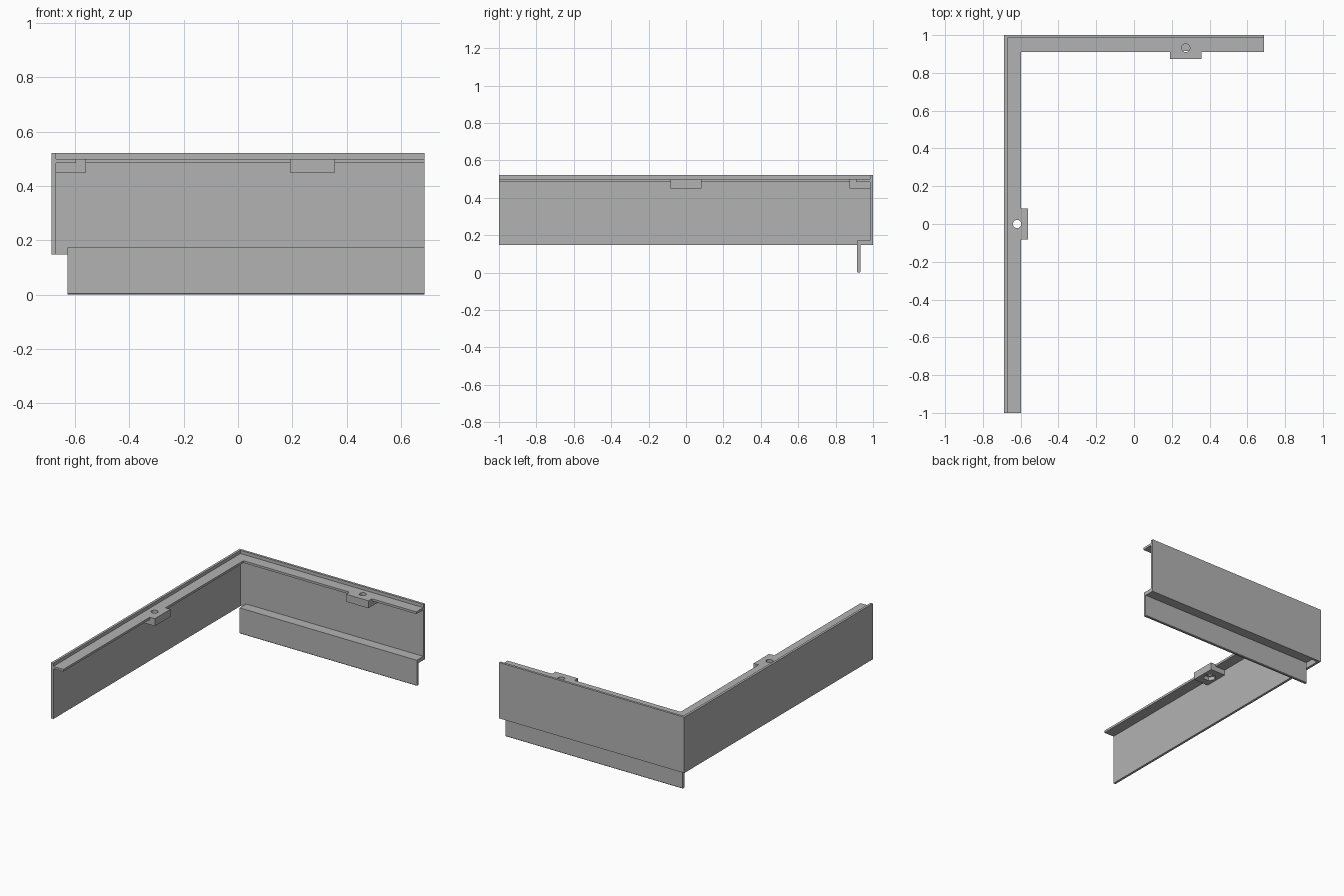
import bpy, bmesh, math
from mathutils import Matrix, Vector

cube = bpy.data.objects.get("Cube")
if cube:
    bpy.data.objects.remove(cube, do_unlink=True)

grey = bpy.data.materials.new("plain grey")
grey.use_nodes = True
colour = (0.45, 0.45, 0.45, 1)
grey.diffuse_color = colour
grey.node_tree.nodes["Principled BSDF"].inputs["Base Color"].default_value = colour

LEFT, RIGHT, FRONT, BACK = -0.687, 0.687, -1.0, 1.0
WALL = 0.016            # wall thickness
BASE, TOP = 0.147, 0.522
SHELF, SHELF_LOW, BOSS_LOW = 0.5, 0.485, 0.45


def prism(name, points, direction):
    """Extrude a closed polygon along a direction."""
    bm = bmesh.new()
    face = bm.faces.new([bm.verts.new(p) for p in points])
    new = bmesh.ops.extrude_face_region(bm, geom=[face])["geom"]
    verts = [v for v in new if isinstance(v, bmesh.types.BMVert)]
    bmesh.ops.translate(bm, verts=verts, vec=Vector(direction))
    bmesh.ops.recalc_face_normals(bm, faces=bm.faces)
    mesh = bpy.data.meshes.new(name)
    bm.to_mesh(mesh)
    bm.free()
    mesh.materials.append(grey)
    obj = bpy.data.objects.new(name, mesh)
    bpy.context.collection.objects.link(obj)
    return obj


def corner(name, width, low, high):
    """L-shaped strip that follows the outer left and back edges."""
    x, y = LEFT + width, BACK - width
    plan = [(LEFT, FRONT), (x, FRONT), (x, y), (RIGHT, y), (RIGHT, BACK), (LEFT, BACK)]
    return prism(name, [(a, b, low) for a, b in plan], (0, 0, high - low))


def box(name, x0, x1, y0, y1, z0, z1):
    plan = [(x0, y0), (x1, y0), (x1, y1), (x0, y1)]
    return prism(name, [(a, b, z0) for a, b in plan], (0, 0, z1 - z0))


def drill(name, sides, radius, x, y, low, high):
    ring = [math.tau * i / sides for i in range(sides)]
    points = [(x + radius * math.cos(a), y + radius * math.sin(a), low) for a in ring]
    return prism(name, points, (0, 0, high - low))


def combine(target, tool, operation):
    """Apply a boolean and remove the tool."""
    mod = target.modifiers.new("join", 'BOOLEAN')
    mod.operation, mod.object, mod.solver = operation, tool, 'EXACT'
    bpy.context.view_layer.objects.active = target
    bpy.ops.object.modifier_apply(modifier=mod.name)
    bpy.data.objects.remove(tool, do_unlink=True)


# Corner walls with the inner shelf
panel = corner("corner_panel", WALL, BASE, TOP)
combine(panel, corner("shelf", 0.09, SHELF_LOW, SHELF), 'UNION')

# Screw bosses, drilled through with hexagonal nut pockets below
side, rear, half, reach = 0.0, 0.274, 0.083, 0.127
bosses = [
    (LEFT + 0.005, LEFT + reach, side - half, side + half, LEFT + 0.068, side),
    (rear - half, rear + half, BACK - reach, BACK - 0.005, rear, BACK - 0.068),
]
for x0, x1, y0, y1, hx, hy in bosses:
    combine(panel, box("boss", x0, x1, y0, y1, BOSS_LOW, SHELF), 'UNION')
    combine(panel, drill("hole", 32, 0.022, hx, hy, 0.4, 0.51), 'DIFFERENCE')
    combine(panel, drill("nut_pocket", 6, 0.04, hx, hy, 0.4, 0.475), 'DIFFERENCE')

# Stepped skirt under the back wall, with a slightly chamfered lower edge
outer, inner, cut = 0.915, 0.933, 0.004
profile = [(BACK - WALL / 2, 0.173), (outer, 0.173), (outer, cut), (outer + cut, 0),
           (inner - cut, 0), (inner, cut), (inner, BASE), (BACK - WALL / 2, BASE)]
start = -0.628
skirt = prism("back_skirt", [(start, y, z) for y, z in profile], (RIGHT - start, 0, 0))
combine(panel, skirt, 'UNION')
